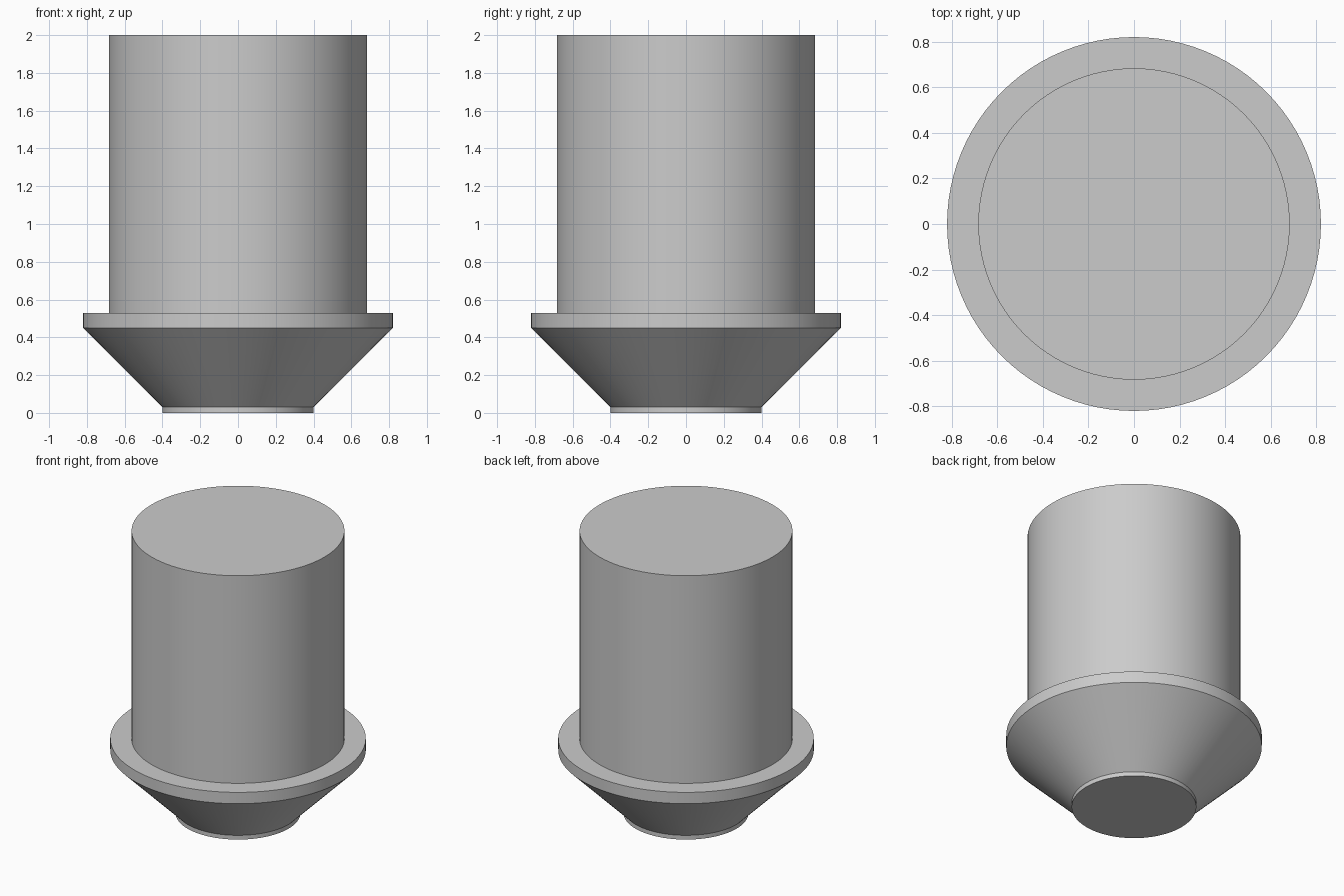
import bpy
import bmesh
import math

cube = bpy.data.objects.get("Cube")
if cube:
    bpy.data.objects.remove(cube, do_unlink=True)

SEGMENTS = 96

# One plain grey for every part
grey = bpy.data.materials.new("light_grey")
grey.use_nodes = True
colour = (0.6, 0.6, 0.6, 1)
grey.diffuse_color = colour
grey.node_tree.nodes["Principled BSDF"].inputs["Base Color"].default_value = colour


def turned(name, profile):
    """Closed solid turned around z from (radius, height) points."""
    bm = bmesh.new()
    rings = []
    for radius, height in profile:
        angles = [math.tau * i / SEGMENTS for i in range(SEGMENTS)]
        rings.append([bm.verts.new((radius * math.cos(a), radius * math.sin(a), height))
                      for a in angles])
    for low, high in zip(rings, rings[1:]):
        for i in range(SEGMENTS):
            j = (i + 1) % SEGMENTS
            bm.faces.new((low[i], low[j], high[j], high[i]))
    bm.faces.new(rings[0][::-1])
    bm.faces.new(rings[-1])
    mesh = bpy.data.meshes.new(name)
    bm.to_mesh(mesh)
    bm.free()
    mesh.materials.append(grey)
    obj = bpy.data.objects.new(name, mesh)
    bpy.context.collection.objects.link(obj)
    bpy.ops.object.select_all(action="DESELECT")
    obj.select_set(True)
    bpy.context.view_layer.objects.active = obj
    bpy.ops.object.shade_smooth_by_angle(angle=math.radians(30))
    return obj


# Foot, cone, flange and barrel share one stepped, watertight profile
turned("flanged_plug", [
    (0.4, 0), (0.4, 0.03),         # foot
    (0.82, 0.45), (0.82, 0.53),    # cone and flange rim
    (0.683, 0.53), (0.683, 2),     # shoulder and barrel
])
